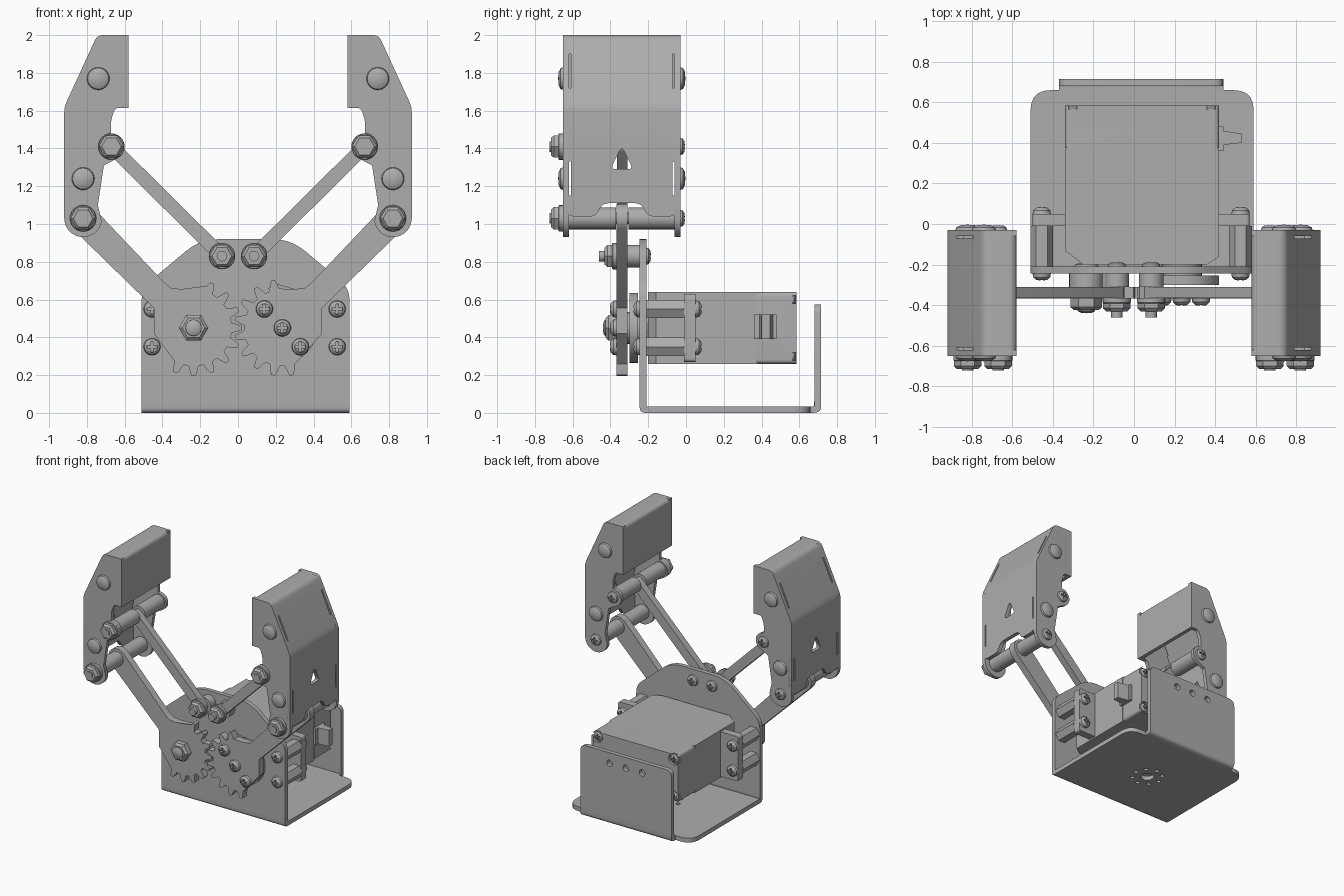
import bpy, bmesh, math
from mathutils import Matrix, Vector

old = bpy.data.objects.get("Cube")
if old:
    bpy.data.objects.remove(old)

grey = bpy.data.materials.new("plain grey")
grey.use_nodes = True
COLOUR = (0.42, 0.42, 0.42, 1)
grey.diffuse_color = COLOUR
grey.node_tree.nodes["Principled BSDF"].inputs["Base Color"].default_value = COLOUR
parts = []


def finish(name, bm):
    bmesh.ops.recalc_face_normals(bm, faces=bm.faces)
    mesh = bpy.data.meshes.new(name)
    bm.to_mesh(mesh)
    bm.free()
    mesh.materials.append(grey)
    ob = bpy.data.objects.new(name, mesh)
    bpy.context.collection.objects.link(ob)
    parts.append(ob)
    return ob


def prism(name, pts, a, b, axis="y"):
    """Extrude a flat outline between a and b along an axis."""
    place = {"x": lambda u, v, w: (w, u, v), "y": lambda u, v, w: (u, w, v),
             "z": lambda u, v, w: (u, v, w)}[axis]
    bm = bmesh.new()
    lo = [bm.verts.new(place(p[0], p[1], a)) for p in pts]
    hi = [bm.verts.new(place(p[0], p[1], b)) for p in pts]
    bm.faces.new(lo)
    bm.faces.new(hi)
    for i in range(len(pts)):
        j = (i + 1) % len(pts)
        bm.faces.new((lo[i], lo[j], hi[j], hi[i]))
    return finish(name, bm)


def lathe(name, x, z, profile, n=24):
    """Revolve (radius, y) pairs about a y axis through x, z."""
    bm = bmesh.new()
    rings = []
    for r, y in profile:
        count = n if r else 1
        rings.append([bm.verts.new((x + r * math.cos(math.tau * i / n), y,
                                    z + r * math.sin(math.tau * i / n))) for i in range(count)])
    for p, q in zip(rings, rings[1:]):
        for i in range(n):
            j = (i + 1) % n
            quad = [p[i % len(p)], p[j % len(p)], q[j % len(q)], q[i % len(q)]]
            bm.faces.new(list(dict.fromkeys(quad)))
    for ring in (rings[0], rings[-1]):
        if len(ring) > 1:
            bm.faces.new(ring)
    return finish(name, bm)


def rod(name, x, z, r, y0, y1, n=24):
    return lathe(name, x, z, [(r, y0), (r, y1)], n)


def rect(x0, x1, y0, y1):
    return [(x0, y0), (x1, y0), (x1, y1), (x0, y1)]


def arc(cx, cy, r, a0, a1, n=10):
    return [(cx + r * math.cos(math.radians(a0 + (a1 - a0) * i / n)),
             cy + r * math.sin(math.radians(a0 + (a1 - a0) * i / n))) for i in range(n + 1)]


def rounded(pts, r, closed=True):
    """Fillet the corners; a third value on a point overrides r."""
    out = []
    for i, p in enumerate(pts):
        c = Vector(p[:2])
        rad = p[2] if len(p) > 2 else r
        if rad == 0 or (not closed and i in (0, len(pts) - 1)):
            out.append(tuple(c))
            continue
        before = Vector(pts[i - 1][:2]) - c
        after = Vector(pts[(i + 1) % len(pts)][:2]) - c
        s = c + before.normalized() * min(rad, before.length * .45)
        e = c + after.normalized() * min(rad, after.length * .45)
        for k in range(6):
            t = k / 5
            out.append(tuple(s * (1 - t) ** 2 + c * 2 * t * (1 - t) + e * t * t))
    return out


def sheet(path, t):
    """Closed outline of a bent sheet: path plus its offset to the left."""
    back = []
    for i, p in enumerate(path):
        a = Vector(path[max(i - 1, 0)])
        b = Vector(path[min(i + 1, len(path) - 1)])
        d = (b - a).normalized()
        back.append((p[0] - d.y * t, p[1] + d.x * t))
    return list(path) + back[::-1]


def cut(ob, cutters):
    for c in cutters:
        m = ob.modifiers.new("cut", "BOOLEAN")
        m.object, m.solver = c, "EXACT"
    deps = bpy.context.evaluated_depsgraph_get()
    mesh = bpy.data.meshes.new_from_object(ob.evaluated_get(deps))
    ob.modifiers.clear()
    ob.data = mesh
    for c in cutters:
        parts.remove(c)
        bpy.data.objects.remove(c)
    return ob


def dome(name, x, z, r, y, d, n=24):
    return lathe(name, x, z, [(r, y), (r * .93, y + d * .5), (r * .6, y + d * .88), (0, y + d)], n)


def screw(name, x, z, r, y, d):
    ends = (y + d * .35, y + d * 2)
    slots = [prism("slot", rect(x - w, x + w, z - h, z + h), *ends)
             for w, h in ((r * .6, r * .14), (r * .14, r * .6))]
    return cut(dome(name, x, z, r, y, d, 20), slots)


def nut(name, x, z, y):
    lathe(name, x, z, [(.07, y), (.07, y - .022), (.066, y - .026)], 24)
    lathe(name + "_hex", x, z, [(.068, y - .02), (.068, y - .05), (.052, y - .066)], 6)
    rod(name + "_bolt_tip", x, z, .028, y - .05, y - .073, 16)


# Bent bracket: front plate, base and short rear plate
X0, X1, XC = -.51, .59, .04
front = [(X0, .05, 0), (X1, .05, 0), (X1, .66, .06), (.28, .92, .1), (-.2, .92, .1), (X0, .66, .06)]
prism("bracket_front", rounded(front, .05), -.245, -.21)
prism("bracket_front_bend", sheet(rounded([(-.245, .06), (-.245, 0), (-.17, 0)], .045, False), .035), X0, X1, "x")
base = prism("bracket_base", rounded([(X0, -.18, 0), (X1, -.18, 0), (X1, .66), (X0, .66)], .1), 0, .035, "z")
holes = [prism("hole", arc(XC, .2, .05, 0, 342, 19), -.1, .1, "z")]
for k in range(8):
    a = math.tau * k / 8
    holes.append(prism("hole", arc(XC + .11 * math.cos(a), .2 + .11 * math.sin(a), .016, 0, 330, 11), -.1, .1, "z"))
cut(base, holes)
prism("bracket_rear_bend", sheet(rounded([(.62, 0), (.715, 0), (.715, .07)], .045, False), .035), -.37, .44, "x")
rear = prism("bracket_rear", rounded([(-.37, .065, 0), (.44, .065, 0), (.44, .575), (-.37, .575)], .05), .68, .715)
cut(rear, [rod("hole", x, .49, .026, .6, .8, 16) for x in (-.11, .035, .18)])

# Servo motor with rear cap, cable outlet and mounting tabs
body = [(-.25, -.2), (.36, -.2), (.42, -.16), (.42, .368), (-.34, .368), (-.34, -.13)]
prism("servo_body", body, .26, .64, "z")
prism("servo_seam", rect(-.335, .415, .26, .64), .36, .38)
cap = prism("servo_cap", rounded(rect(-.34, .42, .26, .64), .025), .374, .585)
cut(cap, [rod("recess", x, z, .045, .565, .7) for x in (-.3, .38) for z in (.3, .6)])
for x in (-.3, .38):
    for z in (.3, .6):
        screw("servo_cap_screw", x, z, .036, .56, .025)
prism("cable_outlet", [(.41, .36), (.44, .36), (.44, .39), (.53, .4), (.53, .445), (.44, .46), (.44, .48), (.41, .48)],
      .39, .52, "z")
for x, x0, x1 in ((-.455, -.5, -.33), (.525, .41, .57)):
    prism("servo_tab", rounded(rect(x0, x1, .27, .63), .02), -.01, .05)
    for z in (.35, .55):
        rod("standoff", x, z, .056, -.21, -.01, 6)
        screw("tab_screw", x, z, .045, .05, .035)
        screw("plate_screw", x, z, .045, -.245, -.035)

# Servo horn, gear axle and their fasteners
G = .235
GZ = .45
rod("servo_horn", G, GZ, .185, -.30, -.255, 40)
rod("horn_shaft", G, GZ, .1, -.26, -.2)
rod("axle_spacer", -G, GZ, .085, -.31, -.245)
lathe("axle_bolt", -G, GZ, [(.078, -.365), (.078, -.41), (.06, -.425)], 6)
dome("axle_bolt_tip", -G, GZ, .045, -.42, -.02)
dome("axle_head", -G, GZ, .06, -.21, .02)
for k in (-1, 0, 1):
    screw("horn_screw", G + k * .095, GZ - k * .1, .046, -.365, -.04)


# Toothed drive arms
def drive_arm(name, side, shift):
    pitch = 360 / 16
    pts = []
    for k in range(-6, 3):
        for f, r in ((.33, .203), (.2, .235), (.1, .256), (-.1, .256), (-.2, .235), (-.33, .203)):
            a = math.radians((-k + shift - 3.2 + f + .2) * pitch)
            pts.append((G - r * math.cos(a), GZ + r * math.sin(a)))
    pts += [(.445, .42), (.445, .555)] + arc(.82, 1.03, .078, -45, 135) + [(.39, .69), (.355, .662), (.3, .655), (.16, .66)]
    prism(name, [(side * x, z) for x, z in pts], -.367, -.31)


drive_arm("left_drive_arm", 1, .5)
drive_arm("right_drive_arm", -1, 0)

# One jaw with its link, mirrored afterwards
first = len(parts)
P, Q, L = (.82, 1.03), (.67, 1.41), (.085, .83)
prism("link", arc(*L, .037, 135, 315) + arc(*Q, .037, -45, 135), -.365, -.31)
rod("link_spacer", *L, .06, -.31, -.245)
nut("link_nut", *L, -.365)
rod("link_bolt_end", *L, .028, -.43, -.46, 16)
screw("link_screw", *L, .045, -.21, .025)

cheek = rounded([(.58, 2), (.58, 1.615), (.65, 1.615), (.672, 1.55), (.672, 1.48)], .02, False)
cheek += arc(*Q, .07, 110, 235) + [(.71, 1.31), (.742, 1.1)] + arc(*P, .1, 190, 360)
cheek += rounded([(.92, 1.1), (.92, 1.62), (.745, 2), (.6, 2)], .03, False)
for y, name in ((-.65, "jaw_front_cheek"), (-.06, "jaw_back_cheek")):
    prism(name, cheek, y, y + .03)
wrap = rounded([(.92, 1.4), (.92, 1.62), (.745, 2), (.58, 2), (.58, 1.615)], .035, False)
shell = prism("jaw_shell", sheet(wrap, .03), -.65, -.03)
cut(shell, [prism("slot", rect(y - .007, y + .007, 1.72, 1.9), .7, 1, "x") for y in (-.615, -.065)])
lower = [(-.65, 1.4, 0), (-.65, 1.11, 0), (-.62, 1.04), (-.48, 1.04), (-.44, 1.11), (-.24, 1.11),
         (-.2, 1.04), (-.06, 1.04), (-.03, 1.11, 0), (-.03, 1.4, 0)]
wall = prism("jaw_lower_wall", rounded(lower, .03), .89, .92, "x")
window = [(-.4, 1.29), (-.28, 1.29), (-.34, 1.41)]
cut(wall, [prism("window", rounded(window, .03), .8, 1, "x")] +
    [prism("slot", rect(y - .007, y + .007, 1.15, 1.33), .8, 1, "x") for y in (-.615, -.065)])
for x, z in ((.74, 1.77), (.82, 1.24)):
    dome("jaw_front_rivet", x, z, .06, -.65, -.027)
    dome("jaw_back_rivet", x, z, .06, -.03, .027)
for x, z in (P, Q):
    rod("jaw_front_spacer", x, z, .058, -.62, -.37)
    rod("jaw_back_spacer", x, z, .058, -.305, -.06)
    rod("jaw_pin", x, z, .03, -.4, -.28)
    nut("jaw_nut", x, z, -.65)
    screw("jaw_screw", x, z, .045, -.03, .025)

flip = Matrix.Scale(-1, 4, (1, 0, 0))
for ob in parts[first:]:
    twin = ob.copy()
    twin.data = ob.data.copy()
    twin.data.transform(flip)
    twin.data.flip_normals()
    twin.name = "right_" + ob.name.split(".")[0]
    ob.name = "left_" + ob.name.split(".")[0]
    bpy.context.collection.objects.link(twin)
    parts.append(twin)

# Smooth shading with sharp edges kept
bpy.ops.object.select_all(action="DESELECT")
for ob in parts:
    ob.select_set(True)
bpy.context.view_layer.objects.active = parts[0]
bpy.ops.object.shade_smooth_by_angle(angle=math.radians(32))
